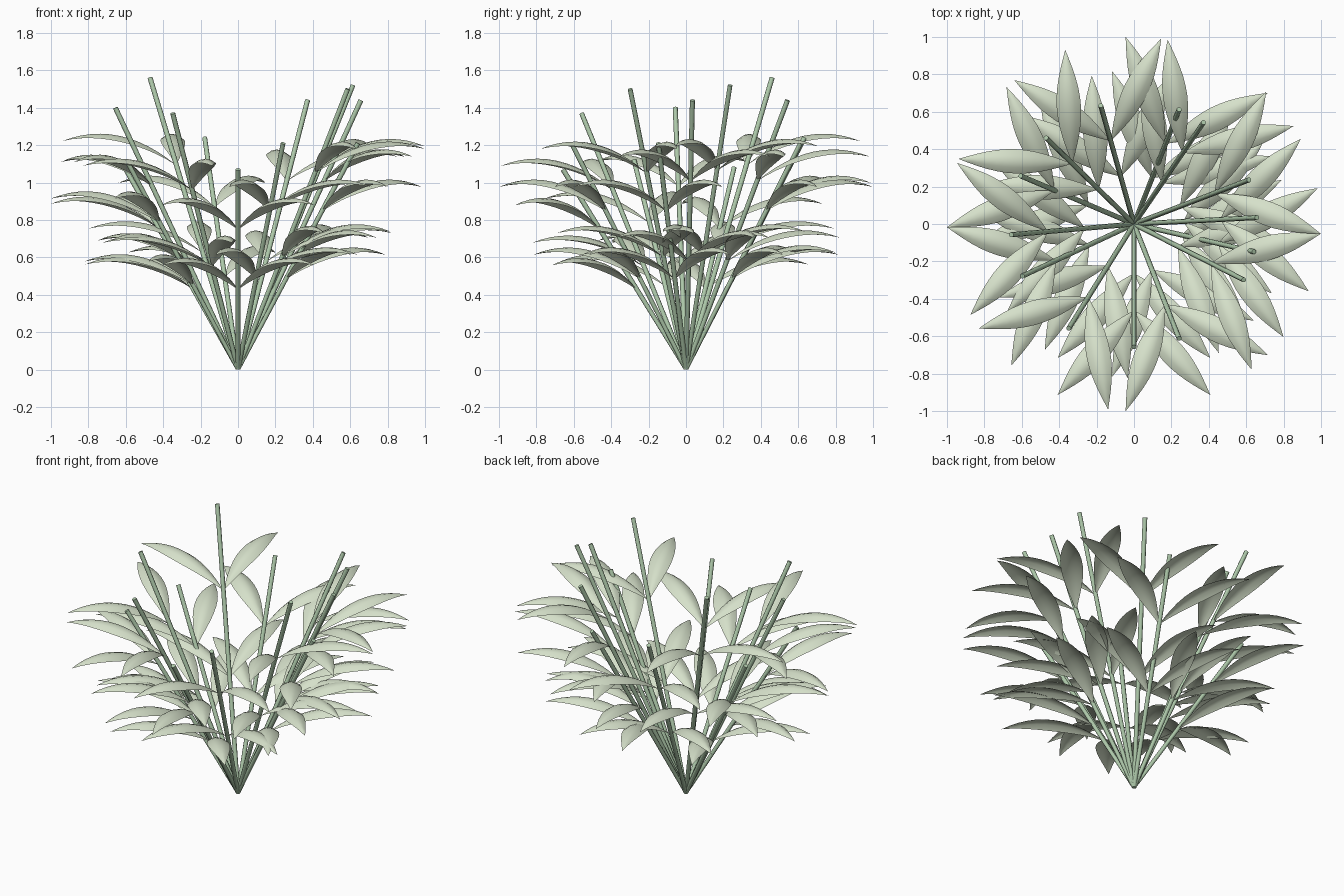
import bpy, bmesh, math
from mathutils import Vector, Matrix

cube = bpy.data.objects.get("Cube")
if cube:
    bpy.data.objects.remove(cube, do_unlink=True)


def make_material(name, colour):
    mat = bpy.data.materials.new(name)
    mat.use_nodes = True
    mat.diffuse_color = (*colour, 1)
    bsdf = next(n for n in mat.node_tree.nodes if n.type == 'BSDF_PRINCIPLED')
    bsdf.inputs["Base Color"].default_value = (*colour, 1)
    return mat


leaf_green = make_material("pale sage leaf", (0.67, 0.75, 0.59))
stem_green = make_material("soft green stem", (0.42, 0.58, 0.40))

STEM_RADIUS = 0.0135
STEM_REACH = 0.658
LEAF_REACH = 0.61
LEAF_HALF_WIDTH = 0.065
LEAF_DROOP = 0.03
LEAF_STEPS = 12
ACROSS = (-1, -0.5, 0, 0.5, 1)


def build_object(name, bm, mat):
    mesh = bpy.data.meshes.new(name)
    bm.to_mesh(mesh)
    bm.free()
    mesh.materials.append(mat)
    obj = bpy.data.objects.new(name, mesh)
    bpy.context.collection.objects.link(obj)
    bpy.ops.object.select_all(action='DESELECT')
    obj.select_set(True)
    bpy.context.view_layer.objects.active = obj
    bpy.ops.object.shade_smooth_by_angle(angle=math.radians(60))


def add_stem(bm, tip):
    # straight rod from the root to its tip
    turn = tip.to_track_quat('Z', 'Y').to_matrix().to_4x4()
    bmesh.ops.create_cone(bm, cap_ends=True, segments=8,
                          radius1=STEM_RADIUS, radius2=STEM_RADIUS,
                          depth=tip.length,
                          matrix=Matrix.Translation(tip / 2) @ turn)


def add_leaf(bm, base, heading):
    # pointed blade that arches toward its tip, with rounded drooping edges
    out = Vector((math.cos(heading), math.sin(heading), 0))
    side = Vector((-out.y, out.x, 0))
    rows = []
    for i in range(LEAF_STEPS + 1):
        t = i / LEAF_STEPS
        mid = base + out * (LEAF_REACH * t)
        mid.z += 0.5 * t - 0.37 * t * t
        swell = math.sin(math.pi * t)
        if i in (0, LEAF_STEPS):
            rows.append([bm.verts.new(mid)])
        else:
            rows.append([bm.verts.new(mid + side * (LEAF_HALF_WIDTH * swell * s)
                                      - Vector((0, 0, LEAF_DROOP * swell * s * s)))
                         for s in ACROSS])
    for a, b in zip(rows, rows[1:]):
        for k in range(len(ACROSS) - 1):
            if len(a) == 1:
                bm.faces.new((a[0], b[k], b[k + 1]))
            elif len(b) == 1:
                bm.faces.new((a[k], b[0], a[k + 1]))
            else:
                bm.faces.new((a[k], b[k], b[k + 1], a[k + 1]))


# stem direction in degrees and tip height
stems = [(3, 1.44), (21, 1.52), (55.6, 1.44), (68.5, 1.21), (105.7, 1.24),
         (135.6, 1.56), (157, 1.08), (185, 1.40), (205, 1.12), (238, 1.37),
         (270, 1.07), (291.5, 1.21), (333, 1.50), (347, 1.21)]

stem_bm, leaf_bm = bmesh.new(), bmesh.new()
for degrees, height in stems:
    angle = math.radians(degrees)
    tip = Vector((STEM_REACH * math.cos(angle), STEM_REACH * math.sin(angle), height))
    add_stem(stem_bm, tip)
    # two pairs of leaves on each stem
    for level in (0.4, 0.7):
        for spread in (-42, 42):
            add_leaf(leaf_bm, tip * level, angle + math.radians(spread))

# level the stem feet with the ground
for v in stem_bm.verts:
    v.co.z = max(v.co.z, 0)
build_object("stems", stem_bm, stem_green)
build_object("leaves", leaf_bm, leaf_green)
